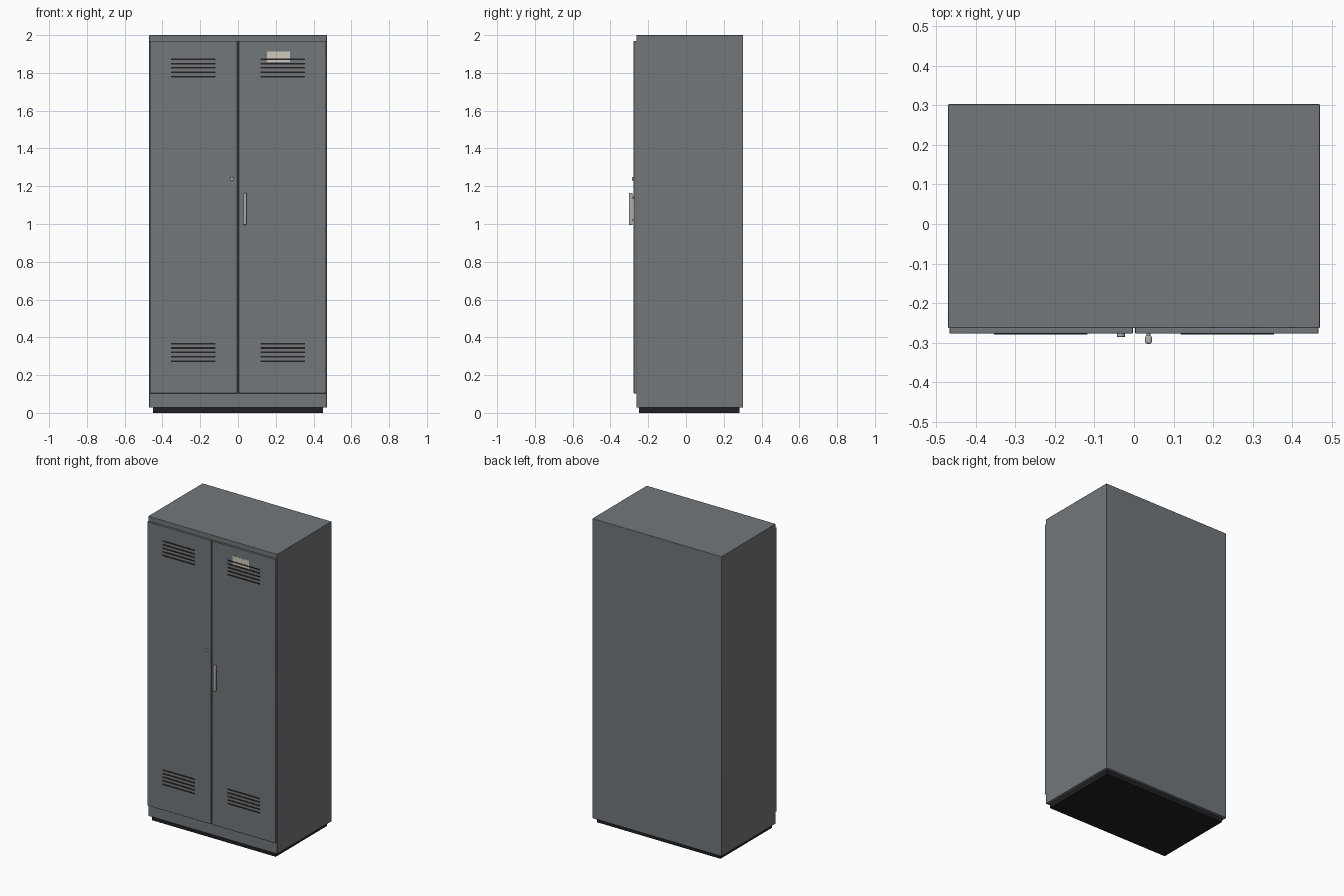
import bpy
from math import radians

if "Cube" in bpy.data.objects:
    bpy.data.objects.remove(bpy.data.objects["Cube"])


def material(name, rgb):
    m = bpy.data.materials.new(name)
    m.diffuse_color = (*rgb, 1)
    m.use_nodes = True
    m.node_tree.nodes["Principled BSDF"].inputs["Base Color"].default_value = m.diffuse_color
    return m


GREY = material("grey_paint", (0.17, 0.185, 0.195))
DARK = material("dark_gap", (0.015, 0.015, 0.017))
METAL = material("metal", (0.42, 0.42, 0.42))
CARD = material("label_card", (0.62, 0.59, 0.50))


def finish(ob, name, mat, bevel=0, segments=2):
    ob.name = name
    ob.data.materials.append(mat)
    if bevel:
        mod = ob.modifiers.new("bevel", 'BEVEL')
        mod.width = bevel
        mod.segments = segments
        mod.limit_method = 'ANGLE'
        bpy.ops.object.shade_smooth_by_angle(angle=radians(35))
    return ob


def box(name, x, y, z, mat, bevel=0, segments=2):
    """Box spanning the (min, max) ranges on each axis."""
    centre = [(a + b) / 2 for a, b in (x, y, z)]
    bpy.ops.mesh.primitive_cube_add(size=1, location=centre)
    ob = bpy.context.object
    ob.scale = [b - a for a, b in (x, y, z)]
    bpy.ops.object.transform_apply(location=False, rotation=False, scale=True)
    return finish(ob, name, mat, bevel, segments)


def rod(name, x, y, z, radius, mat, bevel=0):
    """Cylinder along y."""
    bpy.ops.mesh.primitive_cylinder_add(
        vertices=24, radius=radius, depth=y[1] - y[0],
        location=(x, sum(y) / 2, z), rotation=(radians(90), 0, 0))
    finish(bpy.context.object, name, mat, bevel)
    bpy.ops.object.shade_smooth_by_angle(angle=radians(35))


# Cabinet carcass and recessed plinth
box("cabinet_body", (-0.47, 0.47), (-0.263, 0.303), (0.028, 2.0), GREY, 0.002)
box("plinth", (-0.45, 0.45), (-0.25, 0.284), (0, 0.03), DARK)

FRONT = -0.277
for side, s in (("left", -1), ("right", 1)):
    # Door leaf
    box(f"{side}_door", sorted((s * 0.003, s * 0.467)), (FRONT, -0.262),
        (0.103, 1.97), GREY, 0.002)
    # Upper and lower groups of vent slots
    for level, z0 in (("lower", 0.273), ("upper", 1.779)):
        for i in range(5):
            z = z0 + i * 0.0235
            box(f"{side}_{level}_vent_slot_{i + 1}",
                sorted((s * 0.118, s * 0.354)), (FRONT - 0.002, FRONT + 0.002),
                (z - 0.004, z + 0.004), DARK)

# Blank label plate on the right door
box("label_plate", (0.153, 0.274), (FRONT - 0.001, FRONT + 0.002), (1.857, 1.912), CARD)

# Bar handle on two short posts
box("handle_bar", (0.028, 0.045), (-0.303, -0.282), (0.995, 1.165), METAL, 0.005, 3)
for name, z in (("lower", 1.02), ("upper", 1.14)):
    rod(f"handle_{name}_post", 0.0365, (-0.286, FRONT + 0.002), z, 0.005, METAL)

# Lock cylinder on the left door
rod("lock", -0.033, (-0.286, FRONT + 0.002), 1.24, 0.01, METAL, 0.0015)
